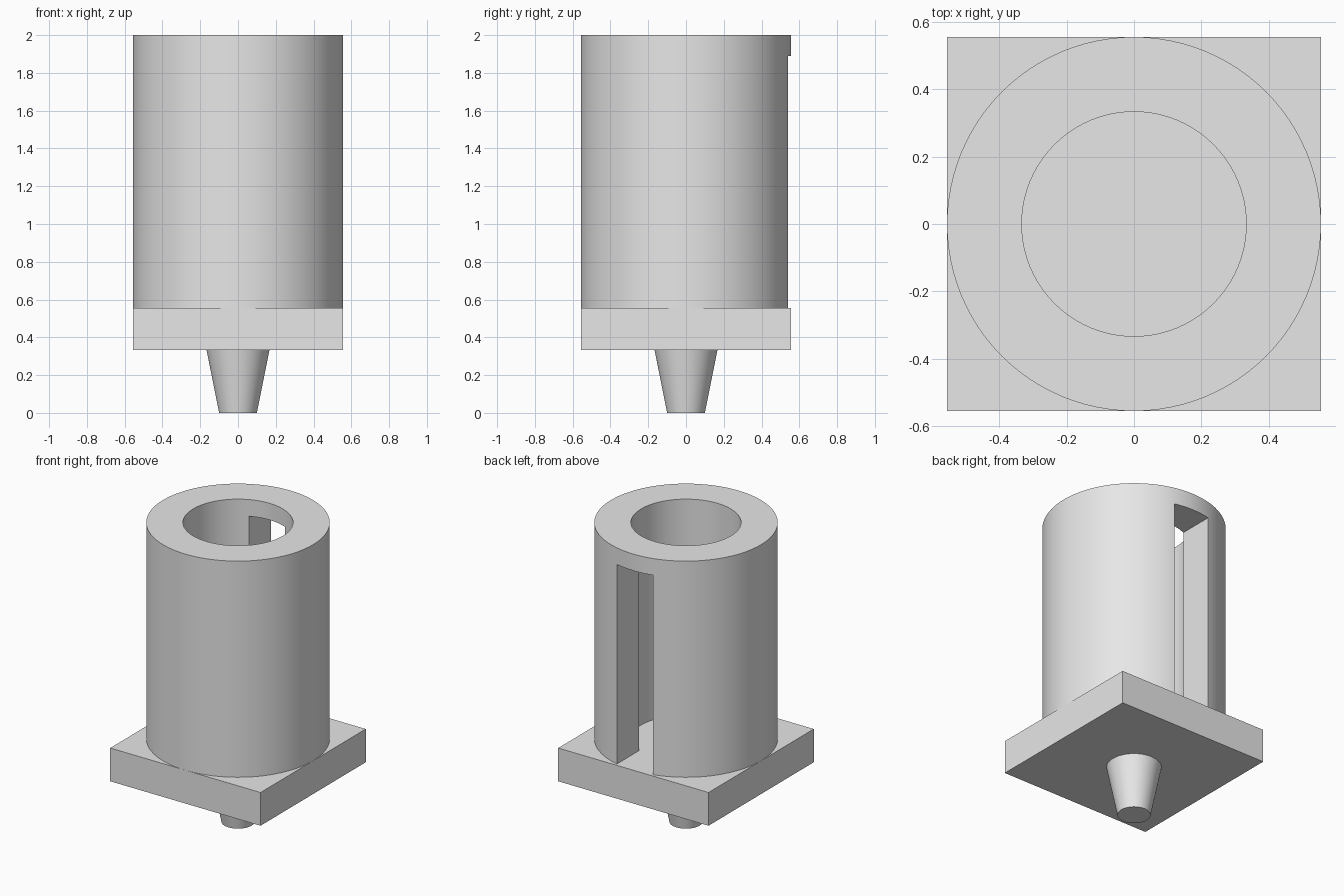
import bpy, bmesh, math

cube = bpy.data.objects.get("Cube")
if cube:
    bpy.data.objects.remove(cube, do_unlink=True)

UNIT = 1 / 9
SEGMENTS = 96
PEG_H, PLATE_TOP, SLOT_TOP, TOP = 3 * UNIT, 5 * UNIT, 17 * UNIT, 2.0
OUTER, BORE, SLOT_W = 5 * UNIT, 3 * UNIT, 2.4 * UNIT

grey = bpy.data.materials.new("light_grey")
grey.use_nodes = True
grey.diffuse_color = (0.8, 0.8, 0.8, 1)
grey.node_tree.nodes["Principled BSDF"].inputs["Base Color"].default_value = (0.8, 0.8, 0.8, 1)


def add_object(name, bm):
    bmesh.ops.recalc_face_normals(bm, faces=bm.faces)
    mesh = bpy.data.meshes.new(name)
    bm.to_mesh(mesh)
    bm.free()
    mesh.materials.append(grey)
    obj = bpy.data.objects.new(name, mesh)
    bpy.context.collection.objects.link(obj)
    return obj


def add_box(name, x, y, z):
    """Box from (min, max) pairs along each axis."""
    bm = bmesh.new()
    bmesh.ops.create_cube(bm, size=1)
    for v in bm.verts:
        v.co = [(lo + hi) / 2 + c * (hi - lo) for c, (lo, hi) in zip(v.co, (x, y, z))]
    return add_object(name, bm)


def add_lathe(name, profile, closed):
    """Revolve (radius, height) points; an open profile gets a cap at its first ring."""
    bm = bmesh.new()
    rings = []
    for r, z in profile:
        angles = [math.tau * i / SEGMENTS for i in range(SEGMENTS)]
        rings.append([bm.verts.new((r * math.cos(a), r * math.sin(a), z)) for a in angles])
    pairs = list(zip(rings, rings[1:]))
    if closed:
        pairs.append((rings[-1], rings[0]))
    else:
        bm.faces.new(rings[0])
    for a, b in pairs:
        for i in range(SEGMENTS):
            j = (i + 1) % SEGMENTS
            bm.faces.new((a[i], a[j], b[j], b[i]))
    return add_object(name, bm)


def activate(obj):
    bpy.ops.object.select_all(action='DESELECT')
    obj.select_set(True)
    bpy.context.view_layer.objects.active = obj


# Square base plate
add_box("base_plate", (-OUTER, OUTER), (-OUTER, OUTER), (PEG_H, PLATE_TOP))

# Tapered peg under the plate
peg = add_lathe("tapered_peg", [(0.9 * UNIT, 0), (1.5 * UNIT, PEG_H)], closed=False)

# Thick-walled tube standing on the plate
tube = add_lathe("slotted_tube", [(OUTER, PLATE_TOP), (OUTER, TOP), (BORE, TOP), (BORE, PLATE_TOP)],
                 closed=True)

# Tall slot through the back wall, open down to the plate
cutter = add_box("slot_cutter", (-SLOT_W / 2, SLOT_W / 2), (0, 1), (PEG_H, SLOT_TOP))
cutter.hide_render = True
cut = tube.modifiers.new("slot", 'BOOLEAN')
cut.operation = 'DIFFERENCE'
cut.solver = 'EXACT'
cut.object = cutter
activate(tube)
bpy.ops.object.modifier_apply(modifier=cut.name)
bpy.data.objects.remove(cutter, do_unlink=True)

# Drop the hidden underside that rests on the plate
bm = bmesh.new()
bm.from_mesh(tube.data)
hidden = [f for f in bm.faces if all(abs(v.co.z - PLATE_TOP) < 1e-4 for v in f.verts)]
bmesh.ops.delete(bm, geom=hidden, context='FACES')
bm.to_mesh(tube.data)
bm.free()

# Smooth round walls, crisp edges
for obj in (peg, tube):
    activate(obj)
    bpy.ops.object.shade_smooth_by_angle(angle=math.radians(30))
